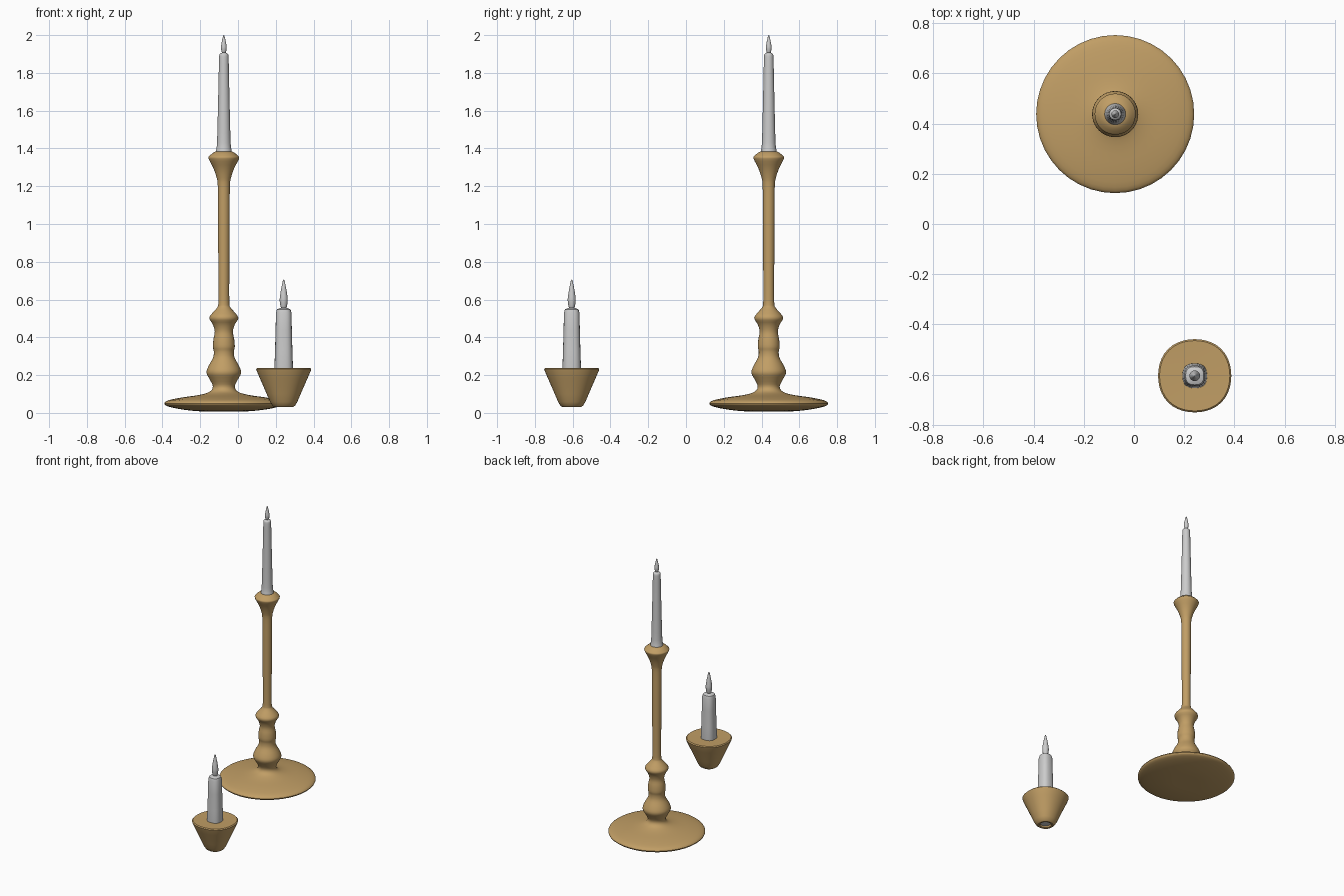
import bpy, bmesh, math
from mathutils import Vector

if "Cube" in bpy.data.objects:
    bpy.data.objects.remove(bpy.data.objects["Cube"])

brass = bpy.data.materials.new("brass")
brass.diffuse_color = (0.53, 0.34, 0.13, 1)
brass.use_nodes = True
brass.node_tree.nodes["Principled BSDF"].inputs["Base Color"].default_value = brass.diffuse_color


def refine(pts, n=3):
    """Catmull-Rom smoothing of a (radius, height) profile."""
    p = [Vector(q) for q in pts]
    p = [p[0]] + p + [p[-1]]
    out = []
    for a, b, c, d in zip(p, p[1:], p[2:], p[3:]):
        for i in range(n):
            t = i / n
            out.append(0.5 * (2 * b + (c - a) * t + (2 * a - 5 * b + 4 * c - d) * t ** 2
                              + (3 * b - a - 3 * c + d) * t ** 3))
    return out + [p[-1]]


def lathe(name, centre, pts, mat=None, square=0.0, smooth=True, sides=40):
    """Turn a profile round the vertical axis; square pushes the diagonals out."""
    bm = bmesh.new()
    rings = []
    for r, z in (refine(pts) if smooth else pts):
        if r < 1e-4:
            rings.append([bm.verts.new((0, 0, z))])
            continue
        ring = []
        for i in range(sides):
            a = 2 * math.pi * i / sides
            k = r * (1 + square * (1 - math.cos(4 * a)) / 2)
            ring.append(bm.verts.new((k * math.cos(a), k * math.sin(a), z)))
        rings.append(ring)
    for lo, hi in zip(rings, rings[1:]):
        for i in range(sides):
            j = (i + 1) % sides
            if len(lo) == 1:
                bm.faces.new((lo[0], hi[j], hi[i]))
            elif len(hi) == 1:
                bm.faces.new((lo[i], lo[j], hi[0]))
            else:
                bm.faces.new((lo[i], lo[j], hi[j], hi[i]))
    bmesh.ops.recalc_face_normals(bm, faces=bm.faces)
    me = bpy.data.meshes.new(name)
    bm.to_mesh(me)
    bm.free()
    ob = bpy.data.objects.new(name, me)
    ob.location = (*centre, 0)
    bpy.context.collection.objects.link(ob)
    if mat:
        me.materials.append(mat)
    bpy.ops.object.select_all(action='DESELECT')
    ob.select_set(True)
    bpy.context.view_layer.objects.active = ob
    bpy.ops.object.shade_smooth_by_angle(angle=math.radians(40))
    return ob


def flame(name, centre, r, z0, z1):
    shape = [(0, 0), (0.65, 0.02), (0.95, 0.2), (1, 0.35), (0.75, 0.6), (0.4, 0.85), (0.2, 0.97), (0, 1)]
    lathe(name, centre, [(r * a, z0 + (z1 - z0) * b) for a, b in shape], sides=20)


TALL, SMALL = (-0.075, 0.438), (0.242, -0.605)

# Tall turned candlestick: wide foot, two beads, slim stem, flared socket
lathe("tall_candlestick", TALL, [
    (0, 0.008), (0.12, 0.008), (0.22, 0.018), (0.295, 0.034), (0.315, 0.05), (0.292, 0.067),
    (0.22, 0.082), (0.13, 0.095), (0.075, 0.112), (0.058, 0.14), (0.075, 0.178), (0.092, 0.213),
    (0.08, 0.25), (0.057, 0.292), (0.053, 0.325), (0.058, 0.35), (0.055, 0.39), (0.048, 0.43),
    (0.058, 0.468), (0.077, 0.503), (0.055, 0.535), (0.034, 0.56), (0.029, 0.59), (0.029, 0.75),
    (0.031, 1.05), (0.032, 1.2), (0.038, 1.245), (0.055, 1.295), (0.08, 1.345),
    (0.076, 1.36), (0.045, 1.383), (0, 1.385)], brass)

# Tall tapered candle and its flame
lathe("tall_candle", TALL, [
    (0, 1.37), (0.04, 1.37), (0.041, 1.39), (0.036, 1.43), (0.031, 1.62), (0.027, 1.8),
    (0.025, 1.885), (0.021, 1.9), (0.01, 1.907), (0, 1.907)], sides=28)
flame("tall_flame", TALL, 0.015, 1.905, 2.0)

# Small cup holder with an open hole underneath
lathe("small_cup", SMALL, [
    (0.034, 0.06), (0.036, 0.032), (0.048, 0.03), (0.06, 0.038), (0.072, 0.058), (0.09, 0.1),
    (0.108, 0.142), (0.127, 0.185), (0.143, 0.222), (0.146, 0.232), (0.14, 0.238), (0.05, 0.236),
    (0, 0.236)], brass, square=0.03, smooth=False)

# Short candle running down through the cup, and its flame
lathe("small_candle", SMALL, [
    (0, 0.042), (0.032, 0.042), (0.034, 0.06), (0.046, 0.2), (0.049, 0.24), (0.046, 0.33),
    (0.043, 0.44), (0.041, 0.53), (0.036, 0.548), (0.018, 0.556), (0, 0.557)],
    square=0.08, smooth=False, sides=28)
flame("small_flame", SMALL, 0.021, 0.552, 0.705)
